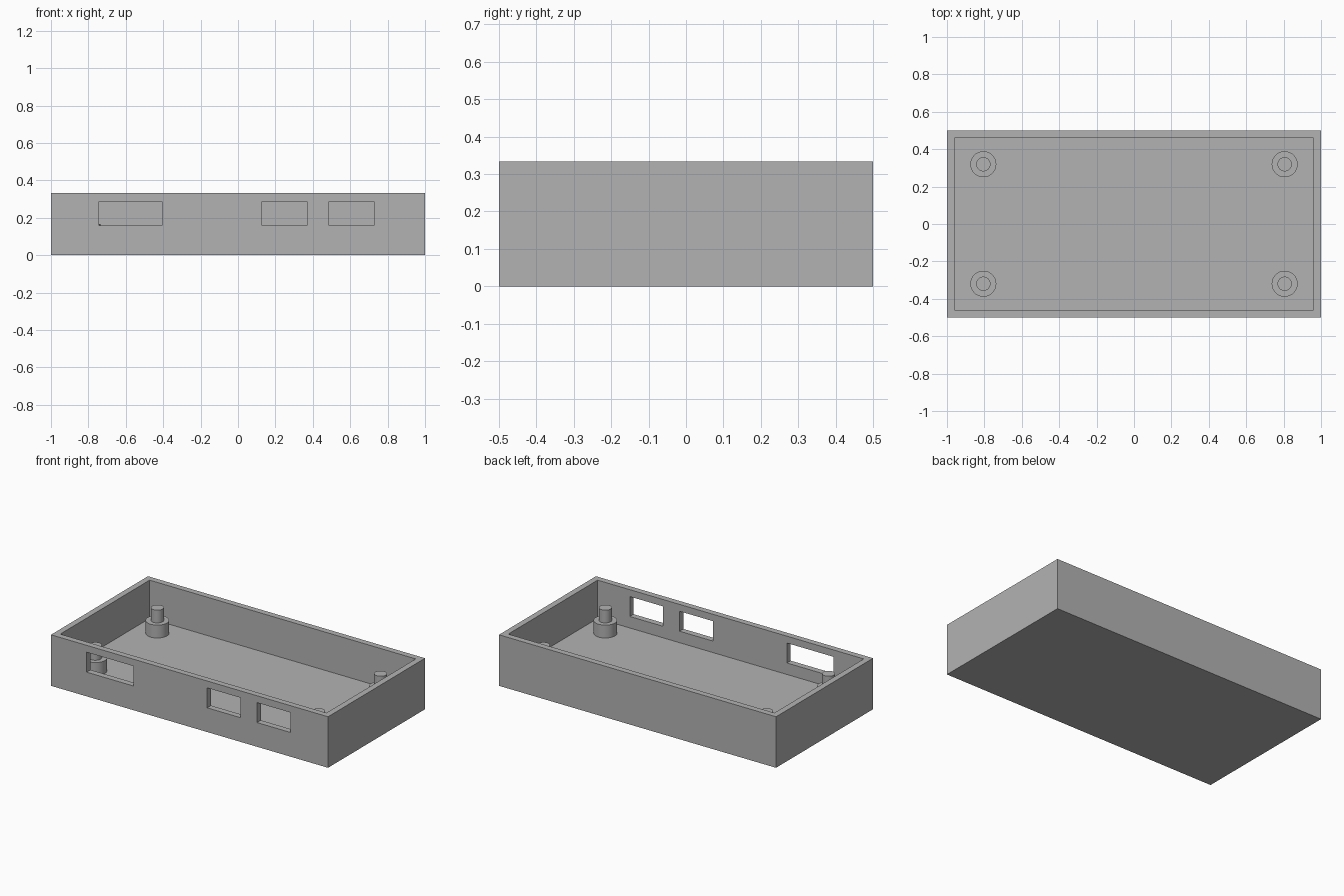
import bpy
import bmesh
import math

if "Cube" in bpy.data.objects:
    bpy.data.objects.remove(bpy.data.objects["Cube"], do_unlink=True)

LENGTH, DEPTH, HEIGHT = 2.0, 1.0, 0.333
WALL, FLOOR = 0.0556, 0.083
STANDOFF_TOP, PIN_TOP = 0.167, 0.25

grey = bpy.data.materials.new("plain grey")
grey.use_nodes = True
colour = (0.45, 0.45, 0.45, 1)
grey.diffuse_color = colour
grey.node_tree.nodes["Principled BSDF"].inputs["Base Color"].default_value = colour


def box(name, x0, x1, y0, y1, z0, z1):
    bpy.ops.mesh.primitive_cube_add(
        size=1, location=((x0 + x1) / 2, (y0 + y1) / 2, (z0 + z1) / 2))
    ob = bpy.context.object
    ob.name = name
    ob.scale = (x1 - x0, y1 - y0, z1 - z0)
    bpy.ops.object.transform_apply(location=True, rotation=False, scale=True)
    ob.data.materials.append(grey)
    return ob


def post(name, x, y, radius, z0, z1):
    bpy.ops.mesh.primitive_cylinder_add(
        vertices=48, radius=radius, depth=z1 - z0, location=(x, y, (z0 + z1) / 2))
    ob = bpy.context.object
    ob.name = name
    ob.data.materials.append(grey)
    bpy.ops.object.shade_smooth_by_angle(angle=math.radians(30))


# Open tray: inset the top of a block and sink it to the floor
tray = box("tray", -LENGTH / 2, LENGTH / 2, -DEPTH / 2, DEPTH / 2, 0, HEIGHT)
bm = bmesh.new()
bm.from_mesh(tray.data)
top = max(bm.faces, key=lambda f: f.calc_center_median().z)
bmesh.ops.inset_region(bm, faces=[top], thickness=WALL)
sunk = bmesh.ops.extrude_discrete_faces(bm, faces=[top])["faces"][0]
bmesh.ops.translate(bm, verts=sunk.verts, vec=(0, 0, FLOOR - HEIGHT))
bm.to_mesh(tray.data)
bm.free()

# Port openings through the front wall
ports = {"wide_port": (-0.742, -0.406), "middle_port": (0.128, 0.369),
         "end_port": (0.487, 0.728)}
for name, (x0, x1) in ports.items():
    cutter = box(name + "_cutter", x0, x1, -0.6, -0.4, 0.158, 0.288)
    cutter.hide_render = True
    cut = tray.modifiers.new(name, "BOOLEAN")
    cut.operation = "DIFFERENCE"
    cut.solver = "EXACT"
    cut.object = cutter
    bpy.context.view_layer.objects.active = tray
    bpy.ops.object.modifier_apply(modifier=cut.name)
    bpy.data.objects.remove(cutter, do_unlink=True)

# Stepped mounting posts in the four corners
for side, x in (("left", 0.8056), ("right", -0.8056)):
    for end, y in (("front", -0.3194), ("back", 0.3194)):
        post(f"{end}_{side}_standoff", x, y, 0.0694, FLOOR, STANDOFF_TOP)
        post(f"{end}_{side}_pin", x, y, 0.038, STANDOFF_TOP, PIN_TOP)
